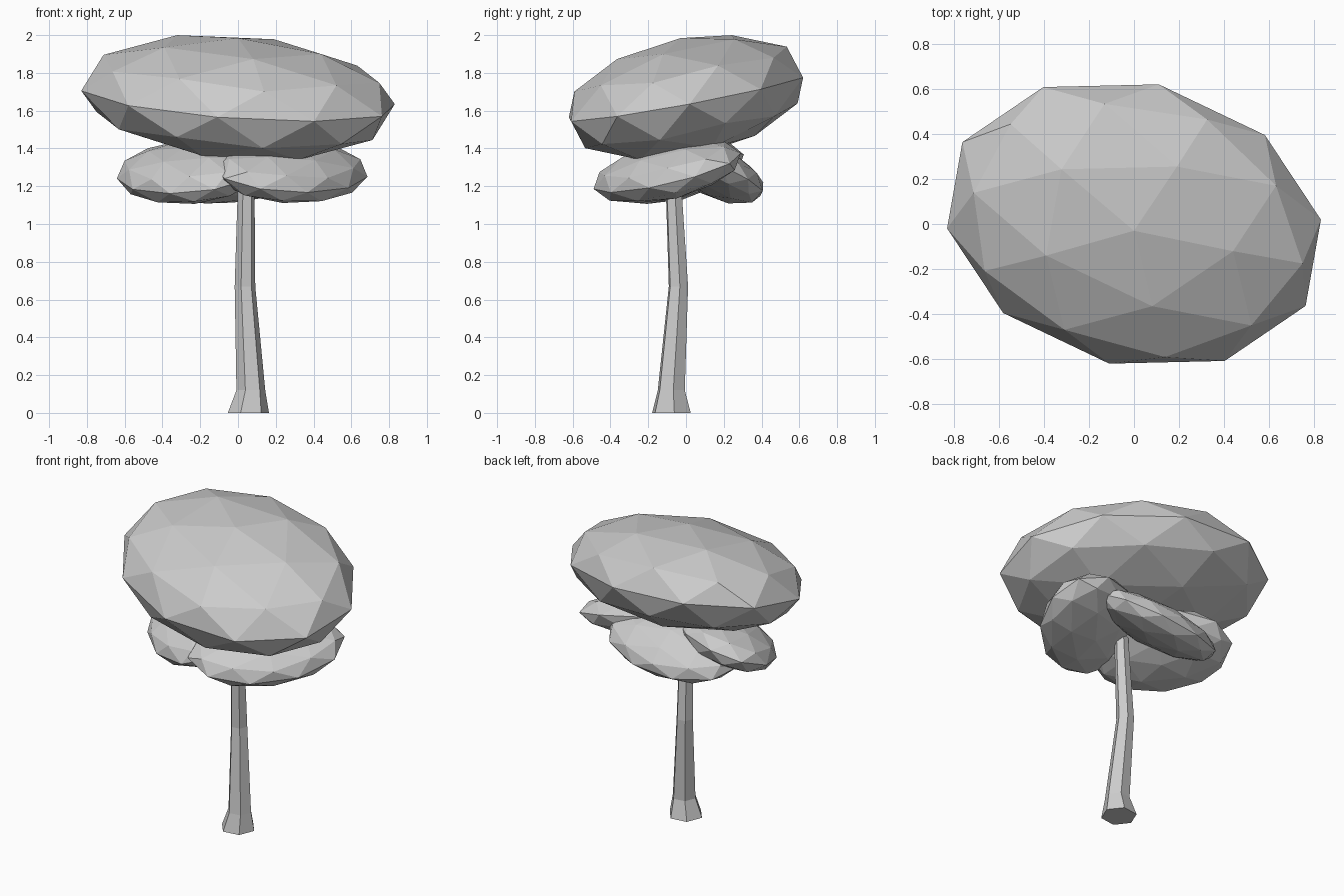
import bpy, bmesh, math
from mathutils import Matrix, Vector, Euler

if "Cube" in bpy.data.objects:
    bpy.data.objects.remove(bpy.data.objects["Cube"])


def add_object(name, bm):
    mesh = bpy.data.meshes.new(name)
    bmesh.ops.recalc_face_normals(bm, faces=bm.faces)
    bm.to_mesh(mesh)
    bm.free()
    obj = bpy.data.objects.new(name, mesh)
    bpy.context.collection.objects.link(obj)


def foliage(name, matrix):
    # Flat-faced low-poly ball squashed into shape
    bm = bmesh.new()
    bmesh.ops.create_icosphere(bm, subdivisions=2, radius=1, matrix=matrix)
    add_object(name, bm)


def axes_matrix(center, x, y, z):
    m = Matrix((x, y, z)).transposed().to_4x4()
    m.translation = Vector(center)
    return m


def pad_matrix(center, size, roll, droop, azimuth):
    rot = Euler([math.radians(a) for a in (roll, droop, azimuth)]).to_matrix().to_4x4()
    return Matrix.Translation(center) @ rot @ Matrix.Diagonal((*size, 1))


# Large tilted crown
foliage("upper_canopy", axes_matrix((0, 0, 1.67), (.837, -.181, -.071),
                                    (.11, .62, .105), (0, -.03, .314)))

# Three lower pads around the trunk, drooping outward
pads = [
    ("right", (.28, -.10, 1.28), (.31, .485, .14), 5, 20, -45),
    ("left", (-.26, -.06, 1.275), (.315, .44, .14), -5, 20, 225),
    ("back", (-.03, .17, 1.265), (.265, .46, .125), -6, 24, 90),
]
for side, center, size, roll, droop, azimuth in pads:
    foliage(f"lower_canopy_{side}", pad_matrix(center, size, roll, droop, azimuth))

# Bent six-sided trunk: x, y, z, radius of each ring
rings = [(.055, -.077, 0, .11), (.068, -.078, .12, .077),
         (.037, -.04, .67, .055), (.043, -.065, 1.18, .045), (.045, -.07, 1.34, .04)]
bm = bmesh.new()
loops = []
for x, y, z, r in rings:
    loops.append([bm.verts.new((x + r * math.cos(a), y + r * math.sin(a), z))
                  for a in (math.radians(60 * i + 8) for i in range(6))])
for low, high in zip(loops, loops[1:]):
    for i in range(6):
        j = (i + 1) % 6
        bm.faces.new((low[i], low[j], high[j], high[i]))
bm.faces.new(loops[0])
bm.faces.new(loops[-1])
add_object("trunk", bm)
